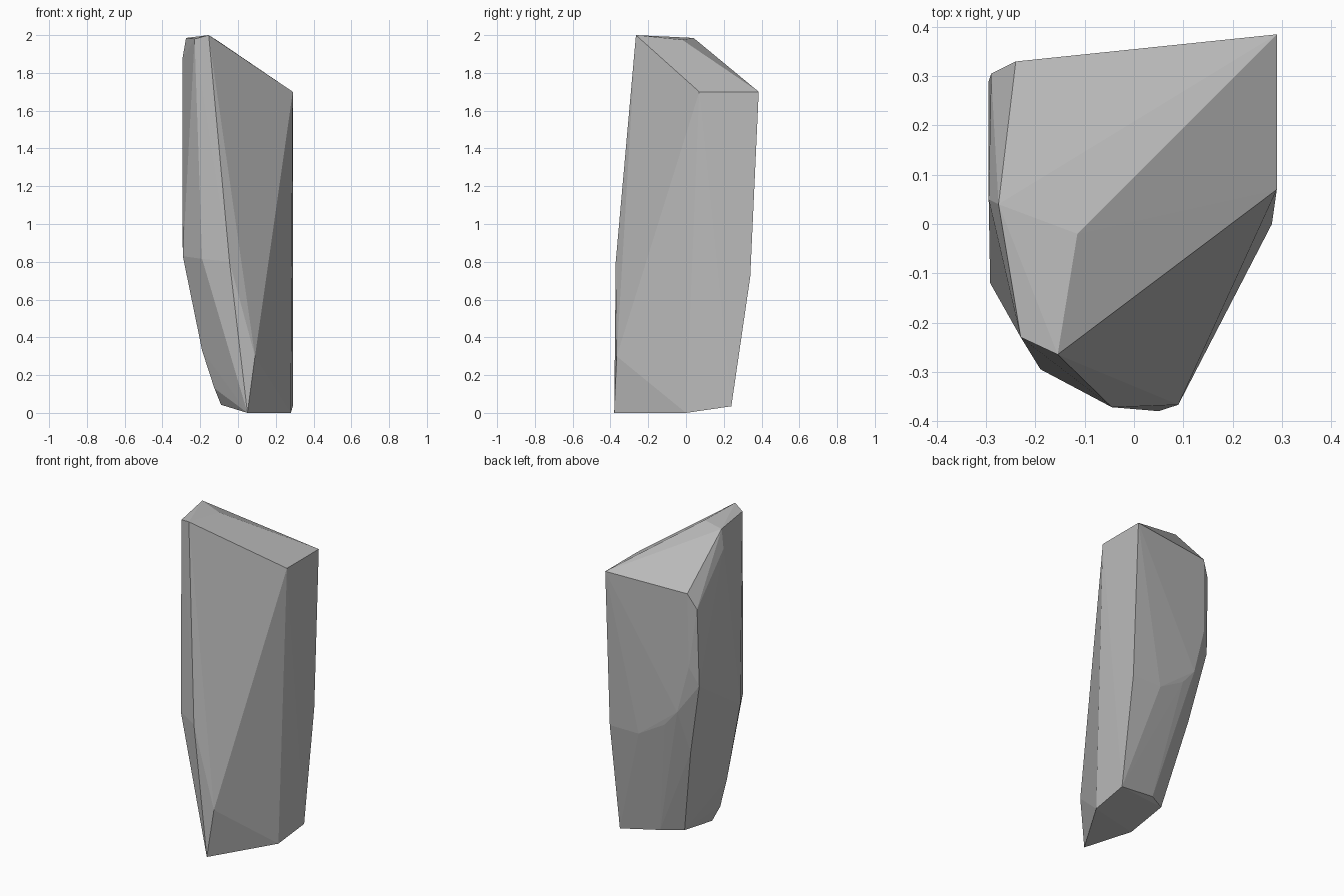
import bpy
import bmesh

# Remove the default object
default_cube = bpy.data.objects.get("Cube")
if default_cube:
    bpy.data.objects.remove(default_cube, do_unlink=True)


def make_material(name, colour):
    material = bpy.data.materials.new(name)
    material.use_nodes = True
    material.diffuse_color = colour
    shader = material.node_tree.nodes["Principled BSDF"]
    shader.inputs["Base Color"].default_value = colour
    shader.inputs["Roughness"].default_value = 1
    return material


def build_convex_stone(name, corner_groups, material):
    """Wrap a tight faceted skin around the chiselled corners."""
    mesh = bpy.data.meshes.new(name)
    stone = bpy.data.objects.new(name, mesh)
    bpy.context.collection.objects.link(stone)
    bm = bmesh.new()
    for group in corner_groups:
        for corner in group:
            bm.verts.new(corner)
    bmesh.ops.convex_hull(bm, input=bm.verts[:])
    # Drop any corner that the skin did not use
    loose = [vert for vert in bm.verts if not vert.link_faces]
    bmesh.ops.delete(bm, geom=loose, context='VERTS')
    bmesh.ops.recalc_face_normals(bm, faces=bm.faces[:])
    for face in bm.faces:
        face.smooth = False
    bm.to_mesh(mesh)
    bm.free()
    mesh.materials.append(material)
    return stone


# Slanted crown: peak, ridge and low right edge
crown = [(-.155, -.265, 2), (-.23, -.23, 1.98), (-.275, .04, 1.985),
         (-.115, -.02, 1.975), (.29, .07, 1.7), (.29, .385, 1.7),
         (-.24, .33, 1.68)]

# Chipped shoulder on the -x side
shoulder = [(-.29, .305, 1.585), (-.295, .05, 1.87)]

# Belly where the sides begin to taper inwards
belly = [(-.045, -.372, .8), (-.19, -.295, .815), (-.292, -.12, .83),
         (-.295, .29, 1.1), (-.247, .325, 1.22), (-.17, .33, .92),
         (-.085, .33, .82), (.09, .34, .72), (.29, .34, .72)]

# Lower flank chips
flank = [(.09, -.367, .3), (-.19, -.134, .33), (-.125, -.16, .13),
         (-.2, .24, .64), (-.08, .145, .12)]

# Tilted base
base = [(.05, -.38, 0), (.28, 0, 0), (.29, .24, .035),
        (.035, .205, .08), (-.086, .137, .085), (-.09, -.13, .043)]

stone_grey = make_material("stone grey", (.5, .5, .5, 1))
build_convex_stone("standing_stone",
                   [crown, shoulder, belly, flank, base], stone_grey)
